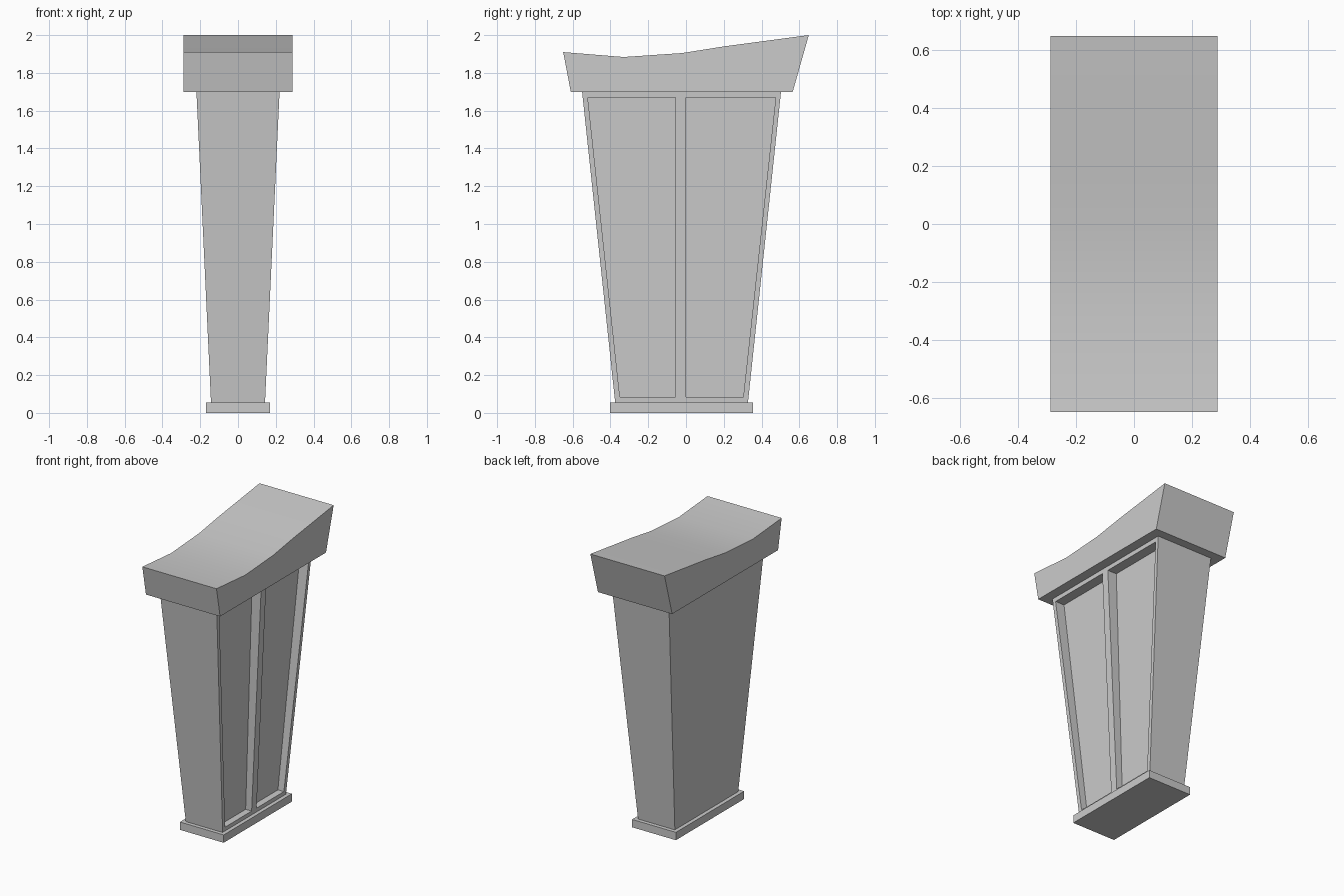
import bpy, bmesh

if "Cube" in bpy.data.objects:
    bpy.data.objects.remove(bpy.data.objects["Cube"])


def new_object(name, bm):
    bmesh.ops.recalc_face_normals(bm, faces=bm.faces)
    mesh = bpy.data.meshes.new(name)
    bm.to_mesh(mesh)
    bm.free()
    obj = bpy.data.objects.new(name, mesh)
    bpy.context.collection.objects.link(obj)
    return obj


def loft(name, z0, rect0, z1, rect1):
    """Tapered block between two rectangles given as (x0, x1, y0, y1)."""
    bm = bmesh.new()
    rings = []
    for z, (x0, x1, y0, y1) in ((z0, rect0), (z1, rect1)):
        rings.append([bm.verts.new((x, y, z)) for x, y in
                      ((x0, y0), (x1, y0), (x1, y1), (x0, y1))])
    a, b = rings
    bm.faces.new(a)
    bm.faces.new(b)
    for i in range(4):
        j = (i + 1) % 4
        bm.faces.new((a[i], a[j], b[j], b[i]))
    return new_object(name, bm)


def extrude_profile(name, points, half_width):
    """Side profile (y, z) extruded across x."""
    bm = bmesh.new()
    face = bm.faces.new([bm.verts.new((-half_width, y, z)) for y, z in points])
    ext = bmesh.ops.extrude_face_region(bm, geom=[face])
    verts = [v for v in ext["geom"] if isinstance(v, bmesh.types.BMVert)]
    bmesh.ops.translate(bm, verts=verts, vec=(2 * half_width, 0, 0))
    return new_object(name, bm)


# Foot plate
loft("base_plate", 0, (-0.17, 0.17, -0.402, 0.355), 0.055, (-0.17, 0.17, -0.402, 0.355))

# Tapered body
body = loft("body", 0.055, (-0.143, 0.143, -0.375, 0.328),
            1.70, (-0.22, 0.22, -0.55, 0.503))

# Two recessed panels on the right side
panels = (((-0.35, -0.055), (-0.52, -0.055)), ((0.0, 0.303), (0.0, 0.475)))
for low, high in panels:
    cutter = loft("panel_cutter", 0.083, (0.098, 0.3, *low), 1.67, (0.148, 0.3, *high))
    cutter.hide_render = True
    mod = body.modifiers.new("panel_recess", 'BOOLEAN')
    mod.operation = 'DIFFERENCE'
    mod.solver = 'EXACT'
    mod.object = cutter
    bpy.context.view_layer.objects.active = body
    bpy.ops.object.modifier_apply(modifier=mod.name)
    bpy.data.objects.remove(cutter)

# Flared cap with a dished, sloping top
cap = extrude_profile("cap", [(-0.61, 1.70), (0.565, 1.70), (0.65, 2.0), (0.2, 1.94),
                              (-0.02, 1.905), (-0.33, 1.884), (-0.65, 1.91)], 0.288)
bpy.ops.object.select_all(action='DESELECT')
cap.select_set(True)
bpy.context.view_layer.objects.active = cap
bpy.ops.object.shade_smooth_by_angle()
